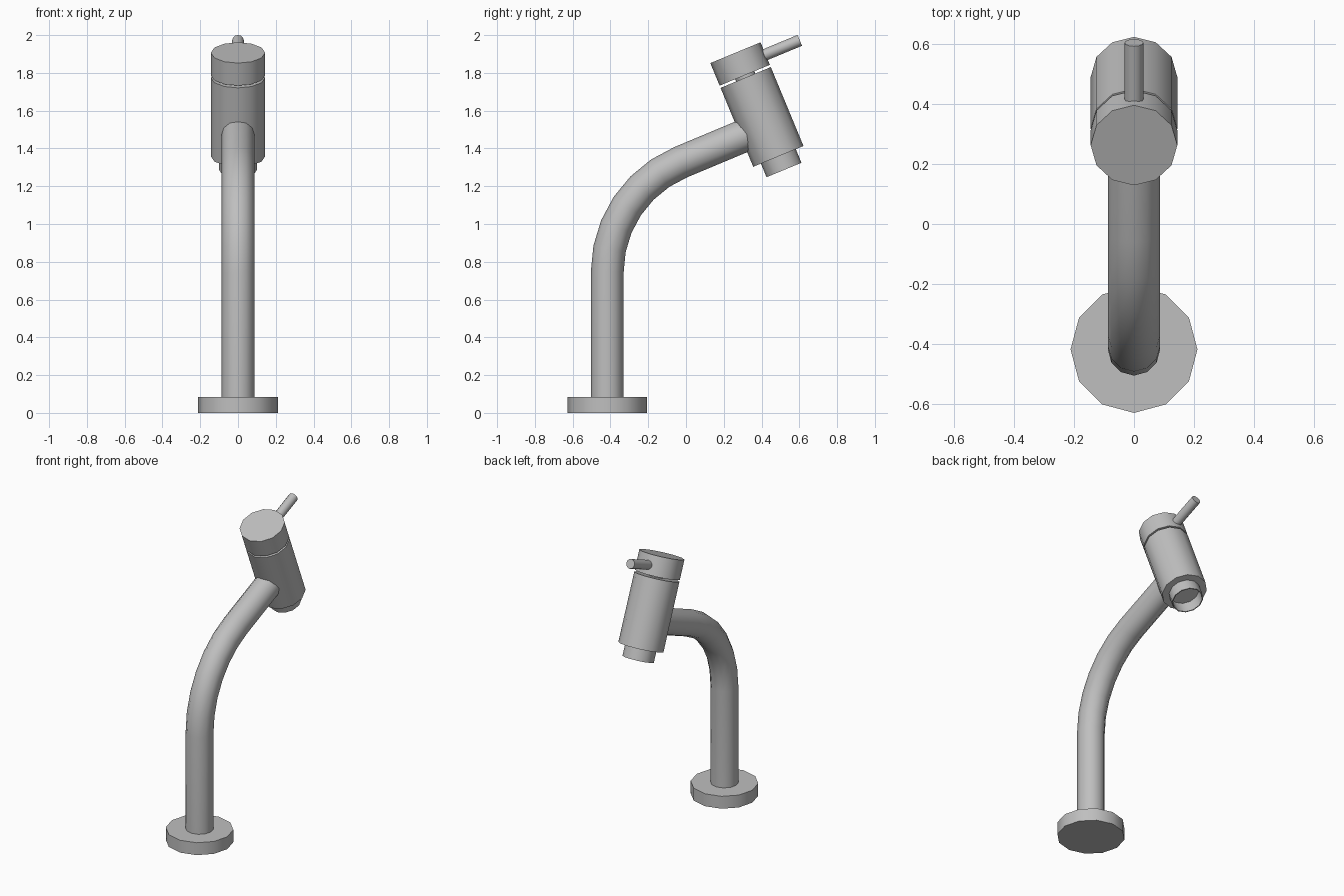
import bpy, bmesh
from math import radians
from mathutils import Matrix, Vector

cube = bpy.data.objects.get("Cube")
if cube:
    bpy.data.objects.remove(cube)

SIDES = 12
TILT = radians(22.5)
FOOT_Y = -0.417

metal = bpy.data.materials.new("grey_metal")
metal.use_nodes = True
GREY = (0.52, 0.52, 0.52, 1)
metal.diffuse_color = GREY
metal.node_tree.nodes["Principled BSDF"].inputs["Base Color"].default_value = GREY

# Frame of the tilted head: origin at the centre of the body's underside
HEAD = Matrix.Translation((0, 0.489, 1.358)) @ Matrix.Rotation(TILT, 4, 'X')


def ring_frame(y, z, lean=0):
    """Frame at (0, y, z) whose axis leans from up towards +y."""
    return Matrix.Translation((0, y, z)) @ Matrix.Rotation(-lean, 4, 'X')


def loft(name, sections, closed=False):
    """Skin circles given as (frame, radius); closed joins last to first."""
    bm = bmesh.new()
    rings = []
    for frame, radius in sections:
        made = bmesh.ops.create_circle(bm, segments=SIDES, radius=radius, matrix=frame)
        rings.append(made["verts"])
    pairs = list(zip(rings, rings[1:]))
    if closed:
        pairs.append((rings[-1], rings[0]))
    else:
        bm.faces.new(rings[0])
        bm.faces.new(rings[-1])
    for low, high in pairs:
        for i in range(SIDES):
            j = (i + 1) % SIDES
            bm.faces.new((low[i], low[j], high[j], high[i]))
    bmesh.ops.recalc_face_normals(bm, faces=bm.faces)
    mesh = bpy.data.meshes.new(name)
    bm.to_mesh(mesh)
    bm.free()
    mesh.materials.append(metal)
    obj = bpy.data.objects.new(name, mesh)
    bpy.context.collection.objects.link(obj)
    return obj


def head_part(name, low, high, radius):
    return loft(name, [(HEAD @ ring_frame(0, h), radius) for h in (low, high)])


parts = []

# Round foot
parts.append(loft("base_plate", [(ring_frame(FOOT_Y, h), 0.211) for h in (0, 0.085)]))

# Spout pipe: upright, six-step bend, then straight into the body
BEND, BEND_Z, PIPE_R, STEPS = 0.63, 0.745, 0.087, 6
path = [ring_frame(FOOT_Y, 0.05)]
turn = radians(90) - TILT
for k in range(STEPS + 1):
    a = turn * k / STEPS
    out = Matrix.Rotation(-a, 3, 'X') @ Vector((0, -BEND, 0))
    path.append(ring_frame(FOOT_Y + BEND + out.y, BEND_Z + out.z, a))
path.append(HEAD @ ring_frame(-0.02, 0.171, radians(90)))
parts.append(loft("spout_pipe", [(frame, PIPE_R) for frame in path]))

# Tilted body, neck and cap
parts.append(head_part("valve_body", 0, 0.452, 0.144))
parts.append(head_part("cap_neck", 0.44, 0.48, 0.055))
parts.append(head_part("cap", 0.465, 0.594, 0.144))

# Lever pointing out of the cap
parts.append(loft("lever", [(HEAD @ ring_frame(y, 0.524, radians(90)), 0.031)
                            for y in (0.1, 0.34)]))

# Open nozzle under the body
nozzle = [(0.01, 0.1), (-0.078, 0.1), (-0.078, 0.094), (0.01, 0.094)]
parts.append(loft("nozzle", [(HEAD @ ring_frame(0, h), r) for h, r in nozzle], closed=True))

# Smooth round walls, sharp rims
for obj in bpy.context.selected_objects:
    obj.select_set(False)
for obj in parts:
    obj.select_set(True)
bpy.context.view_layer.objects.active = parts[0]
bpy.ops.object.shade_smooth_by_angle(angle=radians(40))
